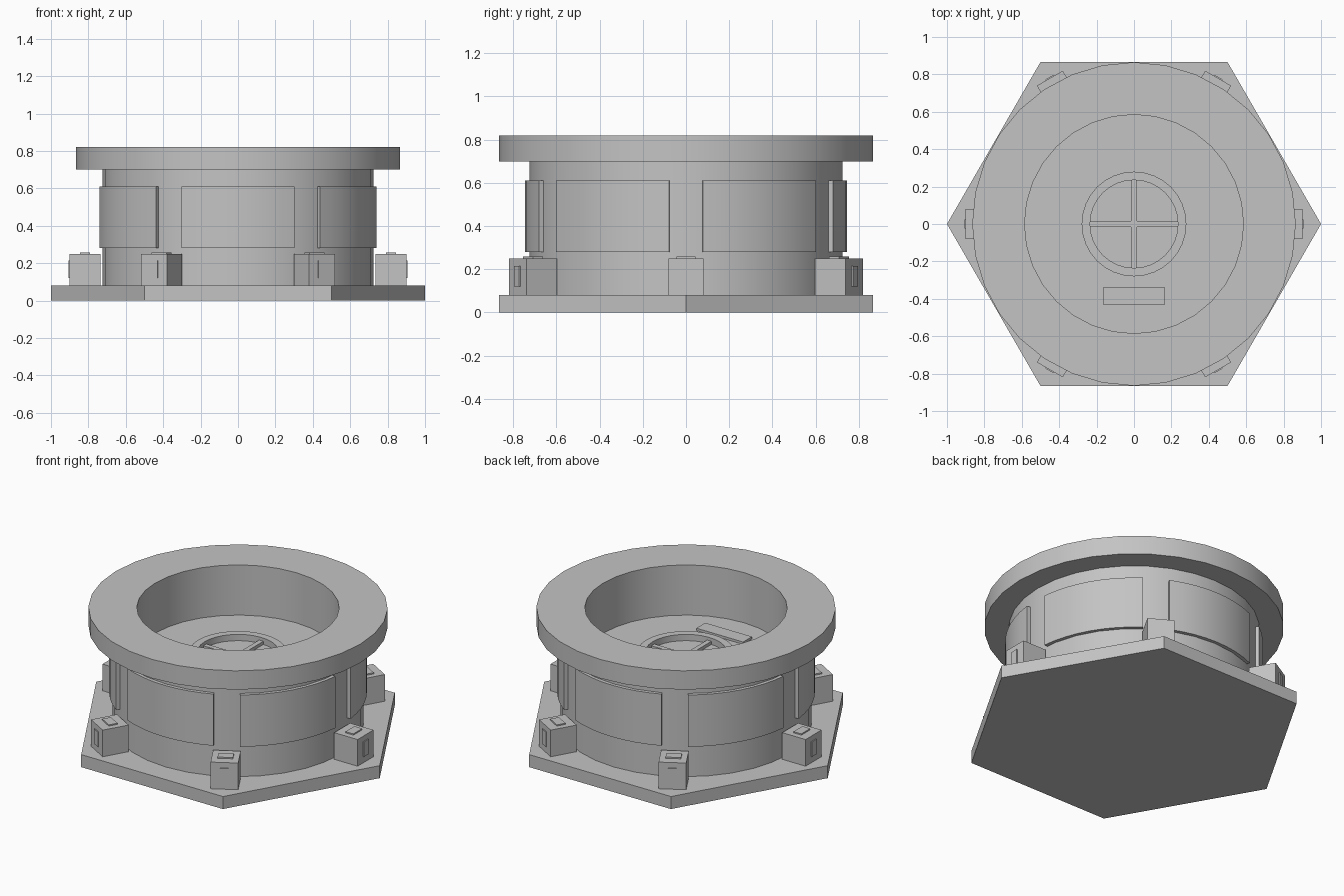
import bpy, bmesh, math
from mathutils import Matrix

if "Cube" in bpy.data.objects:
    bpy.data.objects.remove(bpy.data.objects["Cube"], do_unlink=True)

GREY = (0.55, 0.55, 0.55, 1)
mat = bpy.data.materials.new("plain grey")
mat.use_nodes = True
mat.diffuse_color = GREY
mat.node_tree.nodes["Principled BSDF"].inputs["Base Color"].default_value = GREY


def finish(name, bm, smooth=False):
    bmesh.ops.recalc_face_normals(bm, faces=bm.faces)
    mesh = bpy.data.meshes.new(name)
    bm.to_mesh(mesh)
    bm.free()
    mesh.materials.append(mat)
    obj = bpy.data.objects.new(name, mesh)
    bpy.context.collection.objects.link(obj)
    if smooth:
        bpy.ops.object.select_all(action='DESELECT')
        obj.select_set(True)
        bpy.context.view_layer.objects.active = obj
        bpy.ops.object.shade_smooth_by_angle(angle=math.radians(30))
    return obj


def lathe(name, profile, steps=32, start=0, sweep=360, smooth=True):
    """Turn a closed (radius, height) profile about z, fully or as a capped arc."""
    bm = bmesh.new()
    full = sweep == 360
    rings = []
    for i in range(steps if full else steps + 1):
        a = math.radians(start + sweep * i / steps)
        rings.append([bm.verts.new((r * math.cos(a), r * math.sin(a), z)) for r, z in profile])
    n = len(profile)
    for i in range(steps):
        a, b = rings[i], rings[(i + 1) % len(rings)]
        for j in range(n):
            k = (j + 1) % n
            bm.faces.new((a[j], b[j], b[k], a[k]))
    if not full:
        bm.faces.new(rings[0])
        bm.faces.new(rings[-1])
    bmesh.ops.remove_doubles(bm, verts=bm.verts, dist=1e-5)
    return finish(name, bm, smooth)


def box(name, x, y, z, turn=0):
    """Box from (low, high) ranges, turned about the z axis in degrees."""
    bm = bmesh.new()
    bmesh.ops.create_cube(bm, size=1)
    for v in bm.verts:
        for axis, (low, high) in enumerate((x, y, z)):
            v.co[axis] = high if v.co[axis] > 0 else low
    bm.transform(Matrix.Rotation(math.radians(turn), 4, 'Z'))
    return finish(name, bm)


def ring(r_in, r_out, low, high):
    return [(r_in, low), (r_out, low), (r_out, high), (r_in, high)]


# Hexagonal foot plate
bm = bmesh.new()
corners = [bm.verts.new((math.cos(math.pi * i / 3), math.sin(math.pi * i / 3), 0)) for i in range(6)]
foot = bmesh.ops.extrude_face_region(bm, geom=[bm.faces.new(corners)])
for v in foot["geom"]:
    if isinstance(v, bmesh.types.BMVert):
        v.co.z = 0.08
finish("hexagonal_base", bm)

# Drum with a recessed floor, and the wide rim on top
FLOOR = 0.5
lathe("drum", [(0, 0.08), (0.725, 0.08), (0.725, 0.7), (0.585, 0.7), (0.585, FLOOR), (0, FLOOR)])
lathe("top_rim", ring(0.585, 0.865, 0.7, 0.82))

# Fittings on the recessed floor
lathe("floor_ring", ring(0.235, 0.28, FLOOR, 0.54))
box("cross_bar_x", (-0.235, 0.235), (-0.015, 0.015), (FLOOR, 0.52))
box("cross_bar_y", (-0.015, 0.015), (-0.235, 0.235), (FLOOR, 0.52))
box("floor_plate", (-0.165, 0.165), (-0.43, -0.34), (FLOOR, 0.515))

# Six curved wall panels, and six clamp blocks at the base corners
for i in range(6):
    turn = 60 * i
    lathe(f"wall_panel_{i + 1}", ring(0.715, 0.745, 0.28, 0.61), 8, turn + 6, 48)
    box(f"clamp_block_{i + 1}", (0.735, 0.9), (-0.08, 0.08), (0.08, 0.25), turn)
    box(f"clamp_top_plate_{i + 1}", (0.79, 0.845), (-0.045, 0.045), (0.25, 0.258), turn)
    box(f"clamp_face_plate_{i + 1}", (0.9, 0.906), (-0.025, 0.025), (0.12, 0.215), turn)
